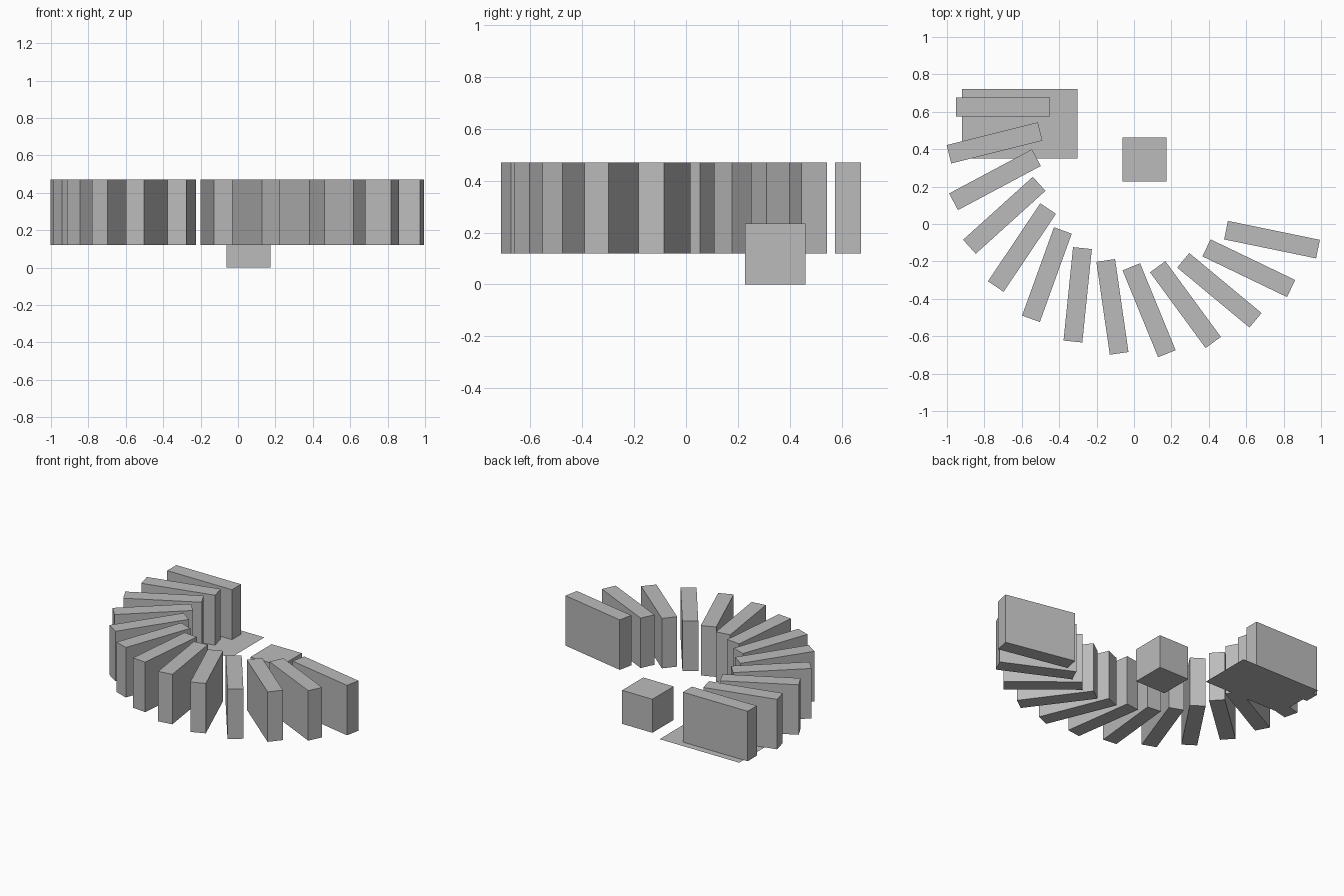
import bpy
import math
from mathutils import Matrix, Vector

cube = bpy.data.objects.get("Cube")
if cube:
    bpy.data.objects.remove(cube, do_unlink=True)

# One plain grey for everything
grey = bpy.data.materials.new("plain grey")
grey.use_nodes = True
colour = (0.5, 0.5, 0.5, 1)
grey.diffuse_color = colour
grey.node_tree.nodes["Principled BSDF"].inputs["Base Color"].default_value = colour


def box(name, centre, size, angle=0):
    bpy.ops.mesh.primitive_cube_add(size=1)
    ob = bpy.context.object
    ob.name = name
    ob.data.transform(Matrix.Diagonal((*size, 1)))
    ob.location = centre
    ob.rotation_euler.z = angle
    ob.data.materials.append(grey)
    return ob


# Pivot block at the centre of the ring
pivot = Vector((0.055, 0.344, 0))
SIDE = 0.235
box("pivot_block", pivot + Vector((0, 0, SIDE / 2)), (SIDE, SIDE, SIDE))

# Fan of upright slabs turned about the pivot
BASE, HEIGHT = 0.12, 0.35
first = Vector((-0.755, 0.281, BASE + HEIGHT / 2))
step = math.radians(14.03)
for i in range(13):
    offset = Matrix.Rotation(i * step, 3, "Z") @ first
    box(f"slab_{i + 1}", pivot + offset, (0.502, 0.101, HEIGHT), i * step)

# Thin sheet under the first slabs
bpy.ops.mesh.primitive_plane_add(size=1, location=(-0.61, 0.536, BASE - 0.001))
sheet = bpy.context.object
sheet.name = "floor_sheet"
sheet.data.transform(Matrix.Diagonal((0.617, 0.373, 1, 1)))
sheet.data.materials.append(grey)
